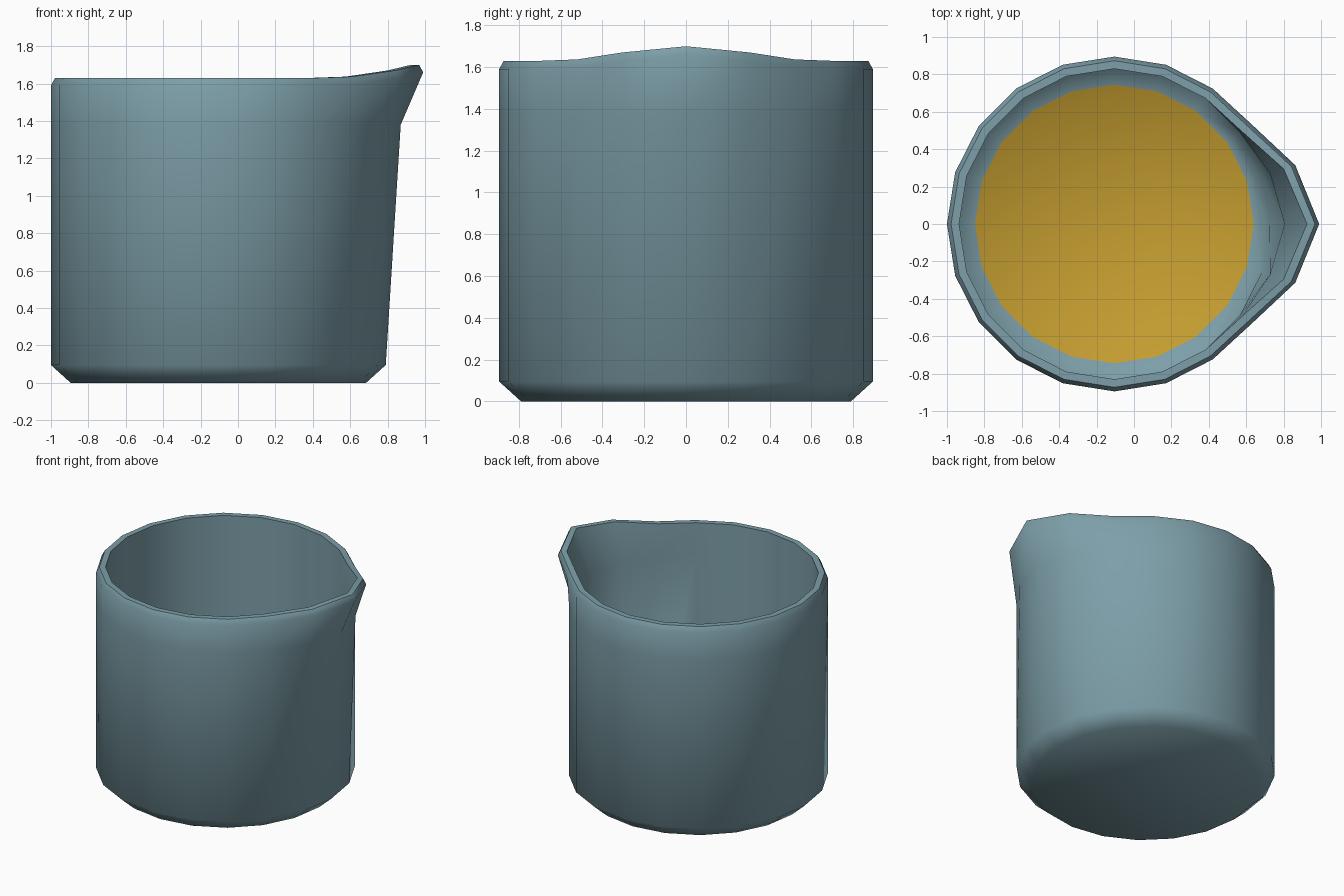
import bpy, bmesh, math

if "Cube" in bpy.data.objects:
    bpy.data.objects.remove(bpy.data.objects["Cube"])

SIDES = 20
CX = -0.105


def material(name, rgb):
    m = bpy.data.materials.new(name)
    m.diffuse_color = (*rgb, 1)
    m.use_nodes = True
    m.node_tree.nodes["Principled BSDF"].inputs["Base Color"].default_value = m.diffuse_color
    return m


# Rings from underside centre up the outside, over the rim and down inside:
# (radius, height, {side index from spout tip: (radial push, lift)})
LIP = {0: (0.2, 0.07), 1: (0.122, 0.04), 2: (0.012, 0.007)}
NECK = {0: (0.08, 0), 1: (0.045, 0)}
RINGS = [
    (0.79, 0.0, {}),
    (0.895, 0.095, {}),
    (0.895, 1.38, NECK),
    (0.895, 1.59, LIP),
    (0.873, 1.63, LIP),
    (0.83, 1.63, LIP),
    (0.83, 1.38, NECK),
    (0.83, 0.13, {}),
    (0.745, 0.06, {}),
]

teal = material("dusty_teal", (0.205, 0.345, 0.395))
yellow = material("mustard_yellow", (0.56, 0.34, 0.03))

# Cup body with pouring lip
bm = bmesh.new()
loops = []
for radius, height, spout in RINGS:
    loop = []
    for i in range(SIDES):
        a = 2 * math.pi * i / SIDES
        push, lift = spout.get(min(i, SIDES - i), (0, 0))
        r = radius + push
        loop.append(bm.verts.new((CX + r * math.cos(a), r * math.sin(a), height + lift)))
    loops.append(loop)
for lo, hi in zip(loops, loops[1:]):
    for i in range(SIDES):
        j = (i + 1) % SIDES
        bm.faces.new((lo[i], lo[j], hi[j], hi[i]))

# Underside and coloured inner floor
bm.faces.new(loops[0][::-1])
floor = bm.faces.new(loops[-1])
floor.material_index = 1
bm.normal_update()

mesh = bpy.data.meshes.new("pouring_cup")
bm.to_mesh(mesh)
bm.free()
mesh.materials.append(teal)
mesh.materials.append(yellow)
cup = bpy.data.objects.new("pouring_cup", mesh)
bpy.context.collection.objects.link(cup)

# Smooth walls, crisp rim
bpy.context.view_layer.objects.active = cup
cup.select_set(True)
bpy.ops.object.shade_smooth_by_angle(angle=math.radians(50))
